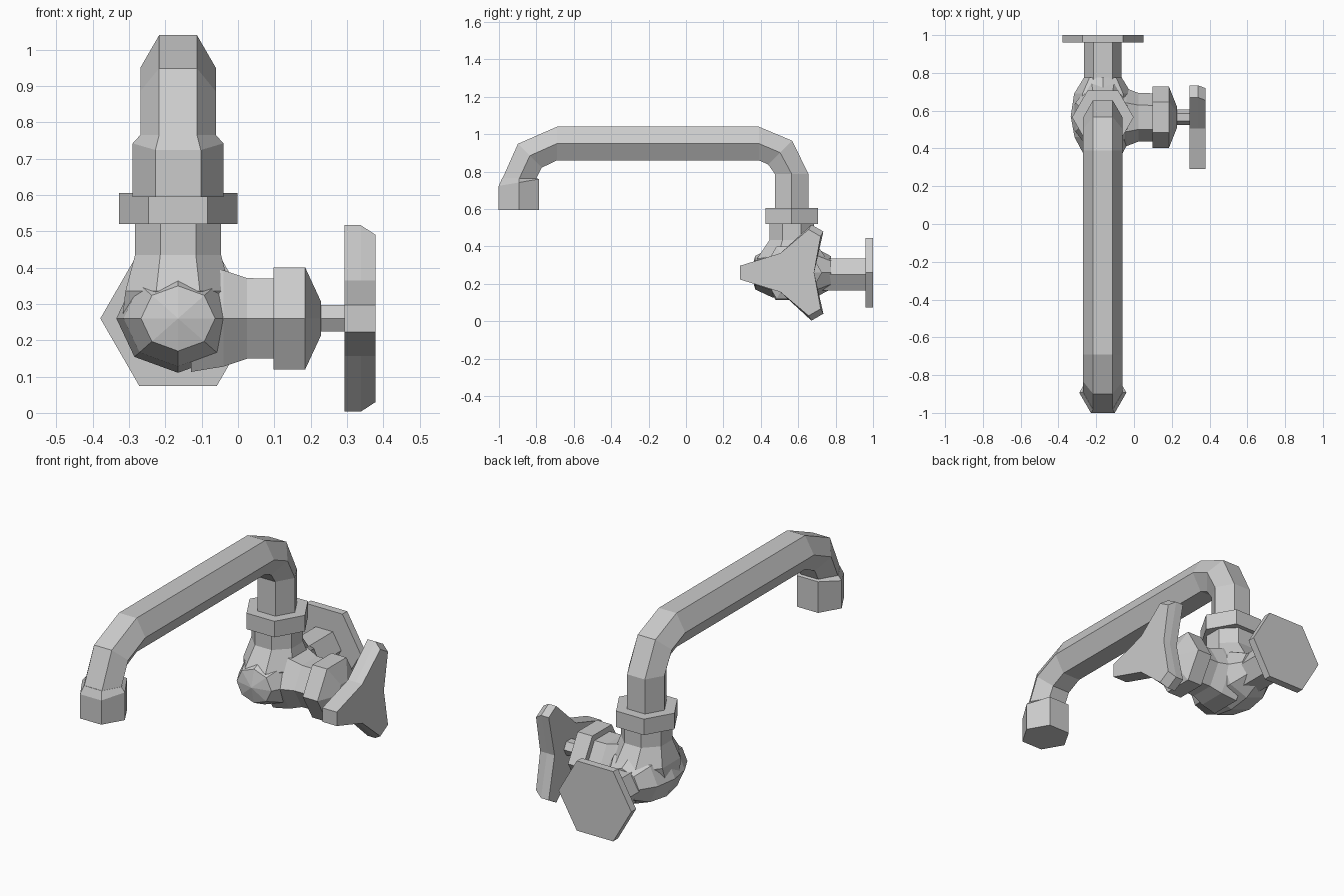
import bpy, bmesh
from math import sin, cos, pi, radians
from mathutils import Vector

if "Cube" in bpy.data.objects:
    bpy.data.objects.remove(bpy.data.objects["Cube"])

CX, CY, CZ = -0.165, 0.565, 0.26   # centre of the valve body
X, Y, Z = Vector((1, 0, 0)), Vector((0, 1, 0)), Vector((0, 0, 1))


def ring(c, u, v, ru, rv=None, n=6, phase=0.0):
    """Polygon of n points around c in the plane of u and v."""
    rv = ru if rv is None else rv
    c = Vector(c)
    return [c + u * (ru * cos(phase + 2 * pi * i / n)) + v * (rv * sin(phase + 2 * pi * i / n))
            for i in range(n)]


def loft(name, rings):
    """Skin a chain of equal-sized rings and close both ends."""
    bm = bmesh.new()
    rows = [[bm.verts.new(p) for p in r] for r in rings]
    n = len(rows[0])
    for a, b in zip(rows, rows[1:]):
        for i in range(n):
            j = (i + 1) % n
            bm.faces.new((a[i], a[j], b[j], b[i]))
    bm.faces.new(rows[0])
    bm.faces.new(rows[-1])
    bmesh.ops.remove_doubles(bm, verts=bm.verts, dist=1e-5)
    bmesh.ops.recalc_face_normals(bm, faces=bm.faces)
    me = bpy.data.meshes.new(name)
    bm.to_mesh(me)
    bm.free()
    ob = bpy.data.objects.new(name, me)
    bpy.context.collection.objects.link(ob)
    return ob


# Spout: hexagonal pipe swept in the yz plane (y, z, tilt of the ring in degrees)
path = [(-0.893, 0.72, 0), (-0.893, 0.76, 0), (-0.835, 0.885, 45), (-0.69, 0.95, 90),
        (0.39, 0.95, 90), (0.503, 0.902, 135), (CY, 0.788, 180), (CY, 0.56, 180)]
loft("spout", [ring((CX, y, z), X, Y * cos(radians(t)) - Z * sin(radians(t)), 0.104)
               for y, z, t in path])

# Nozzle with a sloping upper rim
lip = ring((CX, -0.893, 0.742), X, Y, 0.125)
for p in lip:
    p.z += 0.17 * (p.y + 0.893)
loft("nozzle", [ring((CX, -0.893, 0.595), X, Y, 0.125), lip,
                ring((CX, -0.893, 0.765), X, Y, 0.104)])

# Collar nut under the spout
loft("collar_nut", [ring((CX, CY, z), X, Y, 0.163) for z in (0.52, 0.605)])

# Rounded valve body, turned about the y axis
profile = [(0.347, 0.002), (0.37, 0.102), (0.46, 0.15), (0.57, 0.17), (0.69, 0.152), (0.775, 0.1)]
loft("valve_body", [ring((CX, y, CZ), X, Z, r, r * 0.88, n=8) for y, r in profile])

# Octagonal neck flaring into the body
neck = [(0.27, 0.165, 0.16), (0.335, 0.157, 0.2), (0.435, 0.128, 0.128), (0.53, 0.128, 0.128)]
loft("neck", [ring((CX, CY, z), X, Y, rx, ry, n=8, phase=pi / 8) for z, rx, ry in neck])

# Side branch, packing nut and stem along the x axis
loft("side_branch", [ring((x, CY, CZ), Y, Z, r)
                     for x, r in ((-0.13, 0.17), (-0.04, 0.153), (0.025, 0.128), (0.1, 0.127))])
loft("packing_nut", [ring((x, CY, CZ), Y, Z, r)
                     for x, r in ((0.098, 0.162), (0.185, 0.162), (0.228, 0.055))])
loft("handle_stem", [ring((x, CY, CZ), Y, Z, 0.042) for x in (0.22, 0.3)])


# Three-armed handle; the two rear arms are bevelled on the outer face
def star(x, rear_tip):
    pts = []
    for k in range(3):
        a = radians(60 + 120 * k)
        d, s = Vector((0, cos(a), sin(a))), Vector((0, -sin(a), cos(a)))
        tip = 0.275 if k == 1 else rear_tip
        c = Vector((x, CY, CZ))
        b = a + pi / 3
        pts += [c + d * tip - s * 0.037, c + d * tip + s * 0.037,
                c + Vector((0, cos(b), sin(b))) * 0.12]
    return pts


loft("handle", [star(0.293, 0.275), star(0.338, 0.275), star(0.378, 0.245)])

# Wall pipe and hexagonal wall flange
loft("wall_pipe", [ring((CX, y, CZ - 0.01), X, Z, 0.1) for y in (0.7, 0.97)])
loft("wall_flange", [ring((CX, y, CZ), X, Z, 0.214) for y in (0.96, 1.0)])
